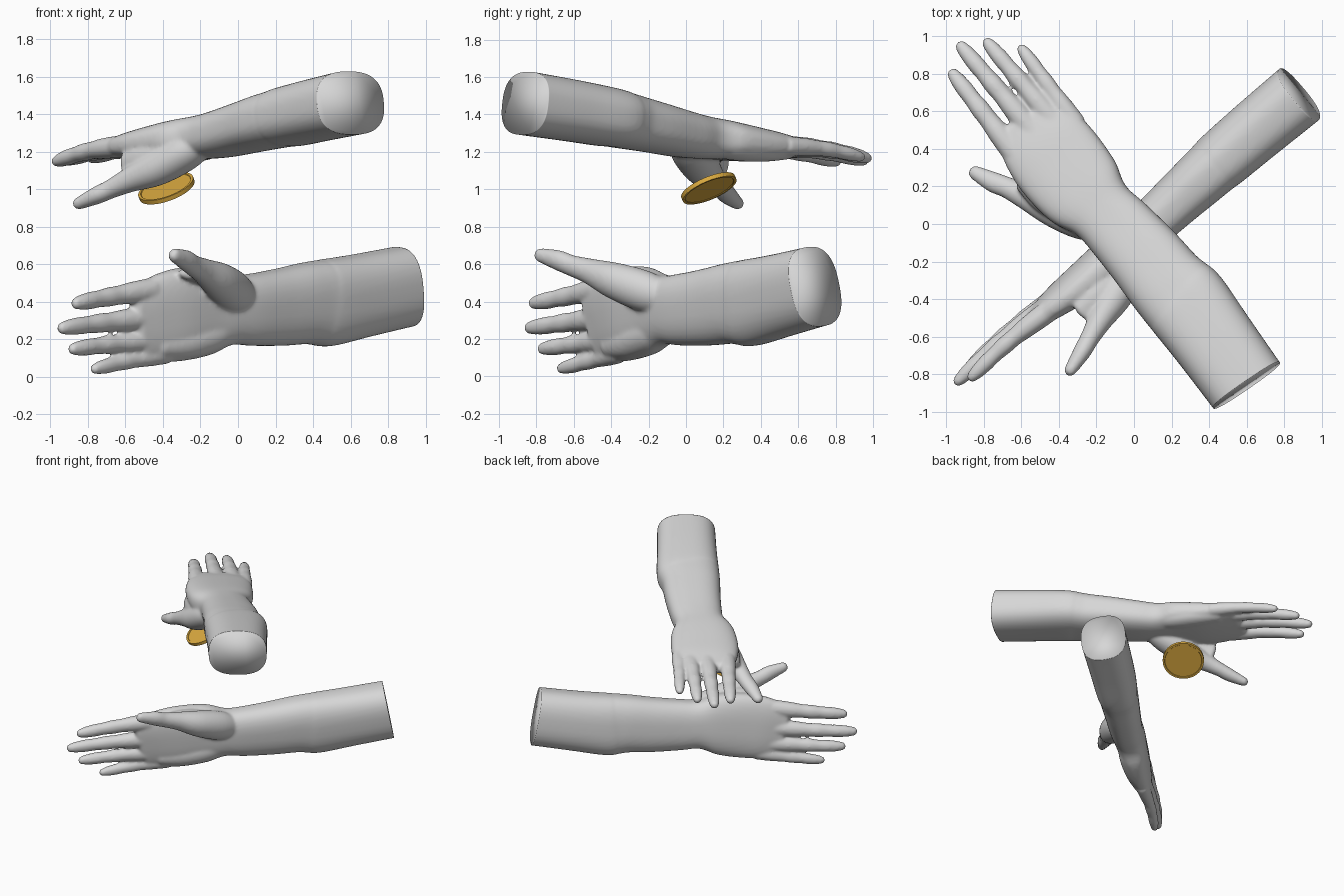
import bpy, bmesh, math
from mathutils import Vector, Matrix

if "Cube" in bpy.data.objects:
    bpy.data.objects.remove(bpy.data.objects["Cube"])


def material(name, rgb):
    m = bpy.data.materials.new(name)
    m.diffuse_color = (*rgb, 1)
    m.use_nodes = True
    m.node_tree.nodes["Principled BSDF"].inputs["Base Color"].default_value = m.diffuse_color
    return m


grey = material("plain_grey", (0.68, 0.68, 0.68))
gold = material("gold", (0.70, 0.40, 0.05))


def catmull(a, b, c, d, f):
    return [0.5 * (2 * q + (r - p) * f + (2 * p - 5 * q + 4 * r - s) * f * f
                   + (3 * q - p - 3 * r + s) * f ** 3) for p, q, r, s in zip(a, b, c, d)]


def loft(bm, keys, power=2.0, sides=28, steps=5):
    """Skin of superellipse rings; keys are (along, side, normal, half width, half height)."""
    rows = []
    for i in range(len(keys) - 1):
        a, d = keys[max(i - 1, 0)], keys[min(i + 2, len(keys) - 1)]
        rows += [catmull(a, keys[i], keys[i + 1], d, k / steps) for k in range(steps)]
    rows.append(list(keys[-1]))
    # rounded tip
    end = Vector(rows[-1][:3])
    way = (end - Vector(rows[-2][:3])).normalized()
    w, h = rows[-1][3:]
    for k in range(1, 6):
        a = k * math.pi / 11
        rows.append([*(end + way * min(w, h) * math.sin(a)), w * math.cos(a), h * math.cos(a)])
    rings = []
    for i, (x, y, z, w, h) in enumerate(rows):
        p, n = rows[max(i - 1, 0)], rows[min(i + 1, len(rows) - 1)]
        q = (Vector(n[:3]) - Vector(p[:3])).to_track_quat('X', 'Z')
        ring = []
        for j in range(sides):
            c, s = math.cos(2 * math.pi * j / sides), math.sin(2 * math.pi * j / sides)
            off = Vector((0, math.copysign(abs(c) ** (2 / power), c) * w,
                          math.copysign(abs(s) ** (2 / power), s) * h))
            ring.append(bm.verts.new(Vector((x, y, z)) + q @ off))
        rings.append(ring)
    for r0, r1 in zip(rings, rings[1:]):
        for j in range(sides):
            k = (j + 1) % sides
            bm.faces.new((r0[j], r0[k], r1[k], r1[j]))
    bm.faces.new(rings[0][::-1])
    bm.faces.new(rings[-1])


bm = bmesh.new()
# forearm, wrist and palm
loft(bm, [(-.10, -.003, 0, .216, .170), (0, 0, 0, .216, .170), (.30, .008, 0, .223, .164),
          (.53, .016, -.003, .232, .158), (.61, .029, -.005, .226, .151),
          (.70, .043, -.008, .216, .146), (.87, .057, -.015, .206, .136),
          (1.08, .084, -.025, .192, .125), (1.22, .110, -.025, .186, .116),
          (1.36, .133, -.020, .234, .107), (1.55, .150, -.018, .250, .094),
          (1.70, .155, -.010, .238, .076), (1.83, .148, -.004, .205, .052)], power=2.6, sides=48)
# heel of the palm
loft(bm, [(1.20, .04, -.05, .05, .05), (1.36, .01, -.06, .085, .068), (1.55, .0, -.052, .085, .062),
          (1.72, .01, -.035, .06, .045)])
# thumb with its fleshy base
loft(bm, [(1.12, .15, -.05, .07, .06), (1.25, .22, -.10, .11, .098), (1.40, .315, -.17, .10, .093),
          (1.54, .40, -.215, .070, .066), (1.64, .455, -.25, .057, .051),
          (1.71, .50, -.275, .055, .047), (1.81, .55, -.305, .038, .033)])
# skin between thumb and palm
loft(bm, [(1.28, .26, -.08, .07, .08), (1.45, .345, -.11, .055, .08), (1.58, .385, -.13, .03, .07)])
# four fingers: base and tip on the palm plane, plus thickness
for base, tip, r in [((1.74, .318, -.010), (2.275, .348, -.018), .055),
                     ((1.78, .172, -.002), (2.37, .229, .000), .055),
                     ((1.76, .048, -.004), (2.305, .102, .004), .053),
                     ((1.68, -.040, -.012), (2.175, -.030, -.006), .048)]:
    b, t = Vector(base), Vector(tip)
    keys = []
    for f, k in [(0, 1.18), (.25, 1.08), (.42, .93), (.55, .95), (.68, .84), (.8, .85), (.92, .76), (1, .6)]:
        p = b.lerp(t, f)
        p.z += .014 * math.sin(math.pi * f)
        keys.append((*p, r * k, r * k * .92))
    loft(bm, keys)
bmesh.ops.recalc_face_normals(bm, faces=bm.faces)
me = bpy.data.meshes.new("arm_parts")
bm.to_mesh(me)
bm.free()

# fuse the parts into one skin
helper = bpy.data.objects.new("arm_helper", me)
bpy.context.collection.objects.link(helper)
rem = helper.modifiers.new("fuse", 'REMESH')
rem.mode = 'VOXEL'
rem.voxel_size = .010
sm = helper.modifiers.new("soften", 'SMOOTH')
sm.factor = .5
sm.iterations = 10
dg = bpy.context.evaluated_depsgraph_get()
bm = bmesh.new()
bm.from_mesh(helper.evaluated_get(dg).to_mesh())
bpy.data.objects.remove(helper)
# clean flat cut at the elbow end
cut = bmesh.ops.bisect_plane(bm, geom=bm.verts[:] + bm.edges[:] + bm.faces[:], dist=1e-5,
                             plane_co=(0, 0, 0), plane_no=(-1, 0, 0), clear_outer=True)
rim = [e for e in cut["geom_cut"] if isinstance(e, bmesh.types.BMEdge)]
bmesh.ops.contextual_create(bm, geom=rim)
bmesh.ops.recalc_face_normals(bm, faces=bm.faces)
arm = bpy.data.meshes.new("arm")
bm.to_mesh(arm)
bm.free()
arm.materials.append(grey)


def shade(ob, angle):
    bpy.ops.object.select_all(action='DESELECT')
    ob.select_set(True)
    bpy.context.view_layer.objects.active = ob
    bpy.ops.object.shade_smooth_by_angle(angle=math.radians(angle))


def place(name, mesh, origin, along, side):
    """Set an arm with its length along one direction and its thumb toward another."""
    u = Vector(along).normalized()
    v = Vector(side)
    v = (v - u * v.dot(u)).normalized()
    ob = bpy.data.objects.new(name, mesh)
    ob.matrix_world = Matrix.Translation(origin) @ Matrix((u, v, u.cross(v))).transposed().to_4x4()
    bpy.context.collection.objects.link(ob)
    shade(ob, 120)


place("upper_arm_and_hand", arm, (.6, -.86, 1.46), (-.567, .824, -.13), (-.824, -.567, 0))
place("lower_arm_and_hand", arm.copy(), (.88, .69, .48), (-.760, -.626, -.188), (.062, -.078, 1))

# coin with raised rims
bm = bmesh.new()
bmesh.ops.create_cone(bm, cap_ends=True, segments=64, radius1=.155, radius2=.155, depth=.024)
caps = [f for f in bm.faces if len(f.verts) > 4]
bmesh.ops.inset_individual(bm, faces=caps, thickness=.014)
bmesh.ops.inset_individual(bm, faces=caps, thickness=.003, depth=-.004)
cm = bpy.data.meshes.new("coin")
bm.to_mesh(cm)
bm.free()
cm.materials.append(gold)
coin = bpy.data.objects.new("coin", cm)
bpy.context.collection.objects.link(coin)
coin.matrix_world = (Matrix.Translation((-.382, .122, 1.005))
                     @ Vector((-.32, -.37, .87)).to_track_quat('Z', 'Y').to_matrix().to_4x4())
shade(coin, 30)
